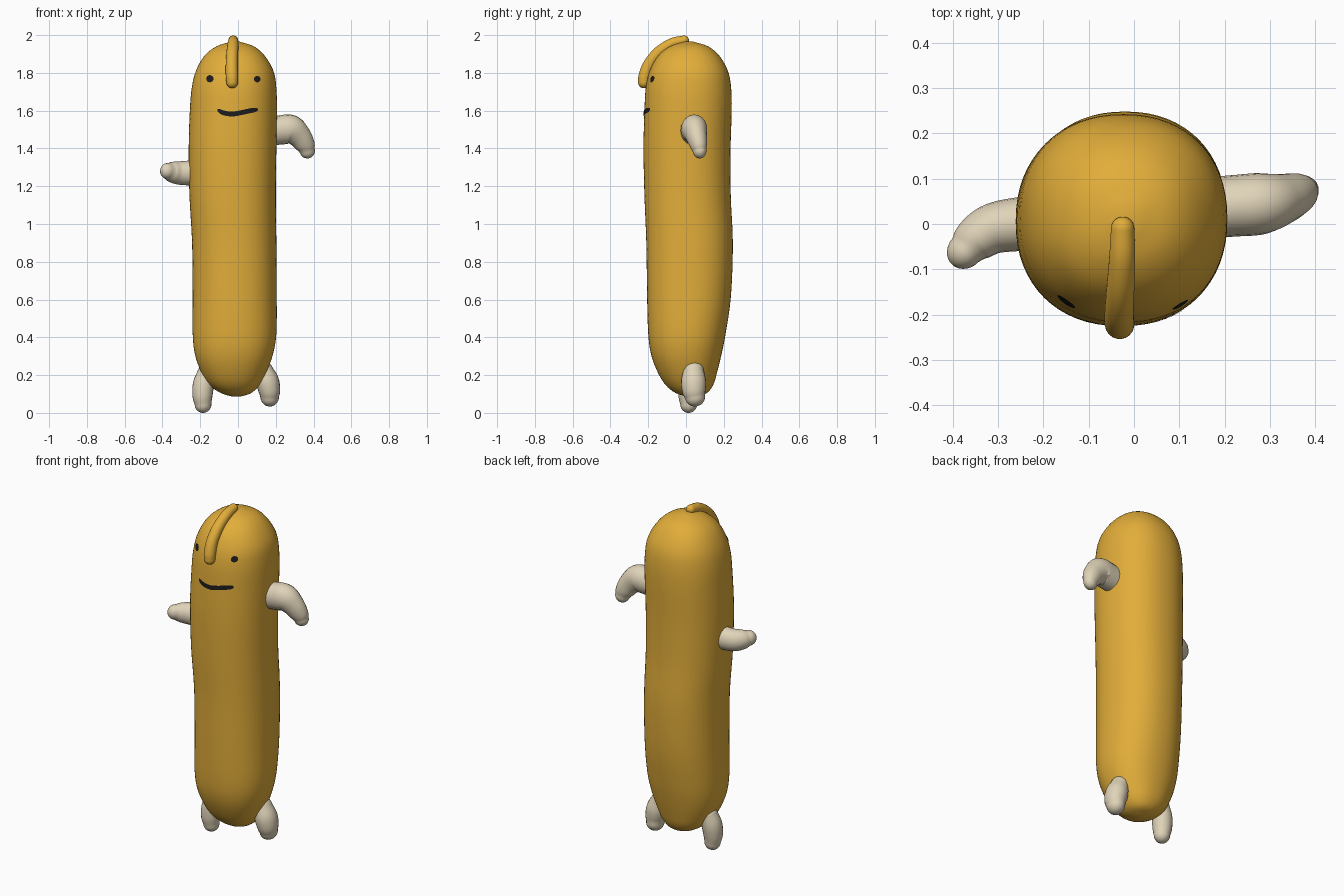
import bpy
import bmesh
from math import cos, sin, pi, sqrt, copysign
from mathutils import Vector
from mathutils.bvhtree import BVHTree

default_cube = bpy.data.objects.get("Cube")
if default_cube:
    bpy.data.objects.remove(default_cube, do_unlink=True)


def make_material(name, rgb):
    mat = bpy.data.materials.new(name)
    mat.use_nodes = True
    mat.diffuse_color = (*rgb, 1)
    mat.node_tree.nodes["Principled BSDF"].inputs["Base Color"].default_value = (*rgb, 1)
    return mat


gold = make_material("mustard gold", (0.76, 0.42, 0.042))
cream = make_material("cream", (0.74, 0.65, 0.48))
black = make_material("black", (0.012, 0.012, 0.012))


def spline(keys, steps):
    """Smooth curve through key rows of any width (Catmull-Rom)."""
    rows = [Vector(key) for key in keys]
    rows = [rows[0] * 2 - rows[1]] + rows + [rows[-1] * 2 - rows[-2]]
    result = []
    for a, b, c, d in zip(rows, rows[1:], rows[2:], rows[3:]):
        for i in range(steps):
            t = i / steps
            result.append((b * 2 + (c - a) * t + (a * 2 - b * 5 + c * 4 - d) * t ** 2
                           + (b * 3 - a - c * 3 + d) * t ** 3) / 2)
    return result + [rows[-2]]


def finish(name, bm, mat):
    bmesh.ops.recalc_face_normals(bm, faces=bm.faces)
    mesh = bpy.data.meshes.new(name)
    bm.to_mesh(mesh)
    bm.free()
    mesh.materials.append(mat)
    for poly in mesh.polygons:
        poly.use_smooth = True
    obj = bpy.data.objects.new(name, mesh)
    bpy.context.collection.objects.link(obj)
    return obj


def loft(name, rings, mat):
    """Skin a closed surface over a list of rings of points."""
    bm = bmesh.new()
    loops = [[bm.verts.new(p) for p in ring] for ring in rings]
    count = len(loops[0])
    for low, high in zip(loops, loops[1:]):
        for i in range(count):
            j = (i + 1) % count
            bm.faces.new((low[i], low[j], high[j], high[i]))
    bm.faces.new(loops[0])
    bm.faces.new(loops[-1])
    return finish(name, bm, mat)


def tube(name, keys, mat, sides=20, width=1.0):
    """Rounded limb along keys of x, y, z, radius."""
    path = [(row.xyz, row.w) for row in spline(keys, 6)]
    centres = [p for p, r in path]
    tangents = [(centres[min(i + 1, len(path) - 1)] - centres[max(i - 1, 0)]).normalized()
                for i in range(len(path))]
    stations = [(p, r, t) for (p, r), t in zip(path, tangents)]
    # Hemispherical caps
    p, r, t = stations[0]
    start = [(p - t * r * cos(a), r * sin(a), t) for a in (pi * k / 14 for k in (0.2, 1, 2, 3, 4, 5, 6))]
    p, r, t = stations[-1]
    end = [(p + t * r * cos(a), r * sin(a), t) for a in (pi * k / 14 for k in (6, 5, 4, 3, 2, 1, 0.2))]
    side = tangents[0].orthogonal() if abs(tangents[0].y) > 0.8 else Vector((0, 1, 0))
    rings = []
    for p, r, t in start + stations + end:
        side = (side - t * side.dot(t)).normalized()
        other = t.cross(side)
        rings.append([p + (side * cos(a) * width + other * sin(a)) * r
                      for a in (2 * pi * i / sides for i in range(sides))])
    return loft(name, rings, mat)


# Body: height, left and right edges, front and back edges
profile = [
    (0.086, -0.03, 0.01, 0.01, 0.05), (0.105, -0.09, 0.07, -0.055, 0.11),
    (0.15, -0.155, 0.115, -0.11, 0.145), (0.22, -0.197, 0.152, -0.152, 0.166),
    (0.31, -0.228, 0.185, -0.185, 0.188), (0.42, -0.24, 0.203, -0.2, 0.21),
    (0.62, -0.24, 0.205, -0.206, 0.238), (0.9, -0.243, 0.203, -0.21, 0.248),
    (1.15, -0.257, 0.2, -0.22, 0.237), (1.4, -0.261, 0.203, -0.225, 0.236),
    (1.6, -0.255, 0.206, -0.22, 0.242), (1.72, -0.245, 0.203, -0.213, 0.239),
    (1.81, -0.223, 0.188, -0.192, 0.222), (1.89, -0.178, 0.142, -0.148, 0.177),
    (1.94, -0.115, 0.085, -0.085, 0.118), (1.965, -0.04, 0.01, -0.01, 0.04),
]


def soft(value):
    return copysign(abs(value) ** 0.91, value)


body_rings = []
for z, left, right, front, back in spline(profile, 4):
    body_rings.append([((left + right) / 2 + (right - left) / 2 * soft(cos(a)),
                        (front + back) / 2 + (back - front) / 2 * soft(sin(a)), z)
                       for a in (2 * pi * i / 64 for i in range(64))])
body = loft("body", body_rings, gold)

# Curl of hair draped over the forehead
tube("hair_curl", [
    (-0.025, -0.01, 1.972, 0.026), (-0.026, -0.075, 1.955, 0.029),
    (-0.03, -0.145, 1.908, 0.031), (-0.033, -0.195, 1.845, 0.032),
    (-0.032, -0.218, 1.785, 0.033), (-0.031, -0.223, 1.75, 0.031)], gold)

# Arms
tube("left_arm", [
    (0.15, 0.035, 1.49, 0.076), (0.22, 0.04, 1.497, 0.077), (0.28, 0.045, 1.5, 0.077),
    (0.325, 0.055, 1.465, 0.064), (0.355, 0.066, 1.42, 0.053),
    (0.367, 0.072, 1.388, 0.041)], cream, width=0.88)
tube("right_arm", [
    (-0.18, 0.005, 1.27, 0.068), (-0.25, 0, 1.27, 0.066), (-0.31, -0.01, 1.27, 0.062),
    (-0.35, -0.035, 1.275, 0.055), (-0.372, -0.058, 1.28, 0.043)], cream, width=0.9)

# Legs
tube("left_leg", [
    (0.135, 0.04, 0.225, 0.05), (0.155, 0.04, 0.17, 0.061),
    (0.166, 0.042, 0.12, 0.058), (0.168, 0.048, 0.083, 0.049)], cream, width=1.08)
tube("right_leg", [
    (-0.165, 0.025, 0.21, 0.05), (-0.183, 0.018, 0.15, 0.056),
    (-0.188, 0.013, 0.09, 0.053), (-0.185, 0.014, 0.044, 0.044)], cream)

# Face details: thin patches laid onto the front of the body
depsgraph = bpy.context.evaluated_depsgraph_get()
depsgraph.update()
surface = BVHTree.FromObject(body, depsgraph)


def on_face(x, z):
    hit, normal, _, _ = surface.ray_cast(Vector((x, -1, z)), Vector((0, 1, 0)))
    return hit + Vector((normal.x, -abs(normal.y), normal.z)) * 0.004


def eye(name, x, z, radius):
    bm = bmesh.new()
    centre = bm.verts.new(on_face(x, z))
    rim = [bm.verts.new(on_face(x + radius * cos(a), z + radius * sin(a)))
           for a in (2 * pi * i / 16 for i in range(16))]
    for i in range(16):
        bm.faces.new((centre, rim[i - 1], rim[i]))
    finish(name, bm, black)


eye("right_eye", -0.147, 1.768, 0.019)
eye("left_eye", 0.1, 1.766, 0.017)

# Mouth ribbon, tapered to rounded ends
smile = spline([(-0.108, 1.603), (-0.075, 1.588), (-0.03, 1.582),
                (0.02, 1.59), (0.06, 1.599), (0.104, 1.606)], 6)
bm = bmesh.new()
columns = []
for i, (x, z) in enumerate(smile):
    t = 2 * i / (len(smile) - 1) - 1
    half = 0.004 + 0.009 * sqrt(1 - t ** 8)
    columns.append([bm.verts.new(on_face(x, z + half * k)) for k in (-1, 0, 1)])
for a, b in zip(columns, columns[1:]):
    for k in (0, 1):
        bm.faces.new((a[k], b[k], b[k + 1], a[k + 1]))
finish("mouth", bm, black)
